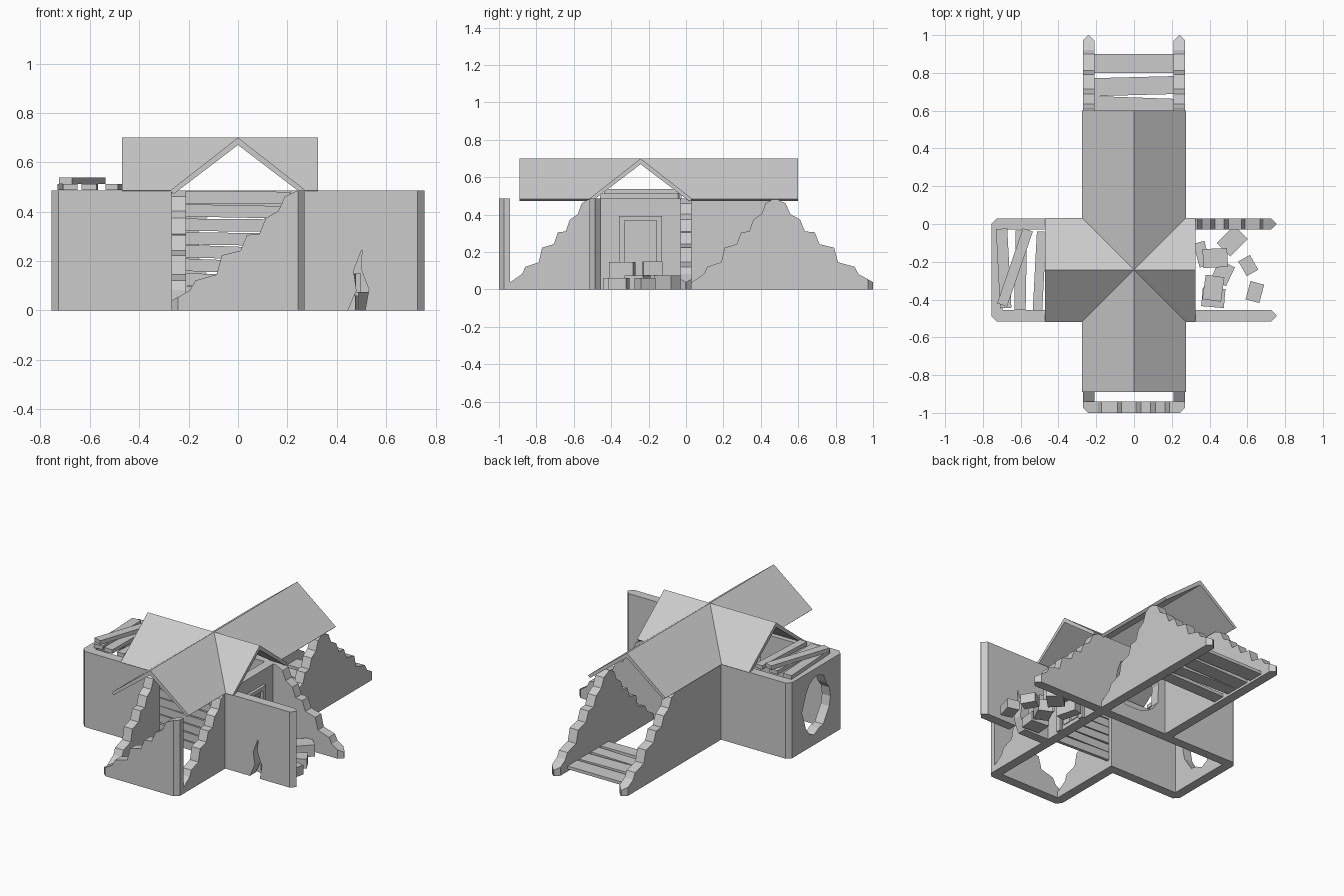
import bpy, bmesh, math, random
from mathutils import Vector, Matrix

random.seed(4)
cube = bpy.data.objects.get("Cube")
if cube:
    bpy.data.objects.remove(cube)

stone = bpy.data.materials.new("plain_grey")
stone.use_nodes = True
GREY = (0.6, 0.6, 0.6, 1)
stone.diffuse_color = GREY
stone.node_tree.nodes["Principled BSDF"].inputs["Base Color"].default_value = GREY

H = 0.485            # wall height
T = 0.06             # wall thickness
W = 0.27             # half width of each wing
END = 0.755          # reach of the side wings
FRONT, BACK = -0.515, 0.03   # outer faces of the side wings
MID = (FRONT + BACK) / 2


def finish(name, bm):
    bmesh.ops.recalc_face_normals(bm, faces=bm.faces)
    mesh = bpy.data.meshes.new(name)
    bm.to_mesh(mesh)
    bm.free()
    mesh.materials.append(stone)
    ob = bpy.data.objects.new(name, mesh)
    bpy.context.scene.collection.objects.link(ob)
    return ob


def chop(bm, point, normal):
    """Cut away everything beyond a plane and close the cut."""
    geom = bm.verts[:] + bm.edges[:] + bm.faces[:]
    cut = bmesh.ops.bisect_plane(bm, geom=geom, plane_co=point, plane_no=normal,
                                 dist=1e-5, clear_outer=True)["geom_cut"]
    edges = [e for e in cut if isinstance(e, bmesh.types.BMEdge) and e.is_boundary]
    if edges:
        bmesh.ops.edgeloop_fill(bm, edges=edges)


def wall(name, along, near, loops, corners=()):
    """Extrude an outline with holes; chamfer the corners (x, y, sx, sy)."""
    bm = bmesh.new()
    for loop in loops:
        vs = [bm.verts.new((u, near, z) if along == "x" else (near, u, z)) for u, z in loop]
        for a, b in zip(vs, vs[1:] + vs[:1]):
            bm.edges.new((a, b))
    bmesh.ops.triangle_fill(bm, edges=bm.edges[:], use_beauty=True)
    side = Vector((0, T, 0)) if along == "x" else Vector((T, 0, 0))
    new = bmesh.ops.extrude_face_region(bm, geom=bm.faces[:])["geom"]
    bmesh.ops.translate(bm, vec=side, verts=[v for v in new if isinstance(v, bmesh.types.BMVert)])
    # the extrusion keeps the source faces, so the slab is closed
    bmesh.ops.recalc_face_normals(bm, faces=bm.faces)
    bmesh.ops.dissolve_limit(bm, angle_limit=0.01, verts=bm.verts, edges=bm.edges)
    for x, y, sx, sy in corners:
        chop(bm, (x - 0.028 * sx, y, 0), (sx, sy, 0))
    return finish(name, bm)


def box(name, loc, size, rot=(0, 0, 0)):
    bm = bmesh.new()
    bmesh.ops.create_cube(bm, size=1, matrix=Matrix.Diagonal((*size, 1)))
    ob = finish(name, bm)
    ob.location = loc
    ob.rotation_euler = [math.radians(a) for a in rot]
    return ob


def rect(a, b):
    return [(a, 0), (b, 0), (b, H), (a, H)]


STEPS = [(0, .08), (.15, .17), (.19, .25), (.36, .3), (.4, .46), (.55, .5),
         (.6, .63), (.7, .64), (.75, .77), (.85, .83), (.9, .95), (1, 1)]


def broken(low, high):
    """Crumbled stepped edge from a low end up to a high end."""
    return [(low + (high - low) * t, H * h) for t, h in STEPS]


def ragged_hole(u, z, ru, rz, n=18):
    out = []
    for i in range(n):
        a = math.tau * i / n
        k = random.uniform(0.84, 1.0)
        out.append((u + ru * k * math.cos(a), z + rz * k * math.sin(a)))
    return out


# Front wing: crumbled end wall and two crumbled side walls
wall("front_end_wall", "x", -1, [[(W, 0), (-W, 0)] + broken(-W, W - T / 2) + [(W, H)]],
     [(W, -1, 1, -1), (-W, -1, -1, -1)])
for name, near in (("left", W - T), ("right", -W)):
    wall("front_side_wall_" + name, "y", near,
         [[(FRONT + T, 0), (-0.94, 0)] + broken(-0.94, FRONT) + [(FRONT + T, H)]])

# Back wing: one peaked ruin wall and one that is whole near the crossing
slope = broken(1, 0.48)
tips = lambda x: [(x, 1, -1, 1), (x + T, 1, 1, 1)]
wall("back_side_wall_left", "y", W - T,
     [[(BACK, 0), (1, 0)] + slope + broken(BACK, 0.47)[::-1]], tips(W - T))
wall("back_side_wall_right", "y", -W, [[(BACK, 0), (1, 0)] + slope + [(BACK, H)]], tips(-W))

# Long cross wall with a ragged breach
wall("breached_cross_wall", "x", BACK - T,
     [rect(T - END, W), ragged_hole(0, 0.25, 0.18, 0.19)])

# Right wing: front wall and holed end wall
wall("right_wing_front_wall", "x", FRONT, [rect(T - END, T - W)])
wall("right_wing_end_wall", "y", -END, [rect(FRONT, BACK), ragged_hole(MID, 0.25, 0.15, 0.19)],
     [(-END, FRONT, -1, -1), (-END, BACK, -1, 1)])

# Left wing: cracked front wall, crumbled back wall, inner wall with the door
crack = [(.445, 0), (.48, .08), (.468, .16), (.503, .25), (.497, .17), (.53, .085), (.515, 0)]
wall("cracked_front_wall", "x", FRONT,
     [[(W - T, 0)] + crack + [(END, 0), (END, H), (W - T, H)]],
     [(END, FRONT, 1, -1), (END, FRONT + T, 1, 1)])
wall("crumbled_back_wall", "x", BACK - T, [[(W, 0), (END, 0)] + broken(END, W + 0.02) + [(W, H)]],
     [(END, BACK, 1, 1), (END, BACK - T, 1, -1)])
wall("door_wall", "y", W - T, [rect(FRONT + T, BACK - T)])

# Door with frame and four raised panels
for s in (-1, 1):
    box("door_jamb", (W + .008, MID + s * 0.1, 0.185), (0.02, 0.03, 0.37))
    for z, h in ((0.265, 0.15), (0.1, 0.15)):
        box("door_panel", (W + .007, MID + s * 0.034, z), (0.008, 0.055, h))
box("door_lintel", (W + .008, MID, 0.38), (0.02, 0.23, 0.025))
box("door_leaf", (W + .002, MID, 0.175), (0.008, 0.15, 0.35))


# Roof: four hollow gabled wings mitred at the crossing
def roof_wing(name, angle, reach):
    bm = bmesh.new()
    half, eave, ridge = 0.275, 0.485, 0.70
    profile = [(-half, eave), (0, ridge), (half, eave), (half - .015, eave - .013),
               (0, ridge - .03), (.015 - half, eave - .013)]
    face = bm.faces.new([bm.verts.new((0, u, z)) for u, z in profile])
    new = bmesh.ops.extrude_face_region(bm, geom=[face])["geom"]
    bmesh.ops.translate(bm, vec=(reach, 0, 0),
                        verts=[v for v in new if isinstance(v, bmesh.types.BMVert)])
    bmesh.ops.recalc_face_normals(bm, faces=bm.faces)
    for s in (-1, 1):
        chop(bm, (0, 0, 0), (-1, s, 0))
    ob = finish(name, bm)
    ob.location = (0, MID, 0)
    ob.rotation_euler.z = math.radians(angle)


roof_wing("roof_left", 0, 0.325)
roof_wing("roof_back", 90, 0.60 - MID)
roof_wing("roof_right", 180, 0.47)
roof_wing("roof_front", 270, 0.89 + MID)

# Planks nailed across the front opening
for i in range(8):
    box("barrier_plank", (0, FRONT + .03, 0.065 + i * 0.056), (0.43, 0.02, 0.05),
        (0, random.uniform(-1, 2.5), 0))

# Floor planks in the back wing
for y, depth, turn in ((0.85, 0.1, 0), (0.73, 0.095, 1.5), (0.63, 0.08, -2), (0.52, 0.08, 1)):
    box("floor_plank", (0, y, 0.025), (0.43, depth, 0.02), (0, 0, turn))

# Loose rafters over the right wing
for x, y, z, w, turn in ((-.69, -.235, .5, .06, 3), (-.6, -.245, .5, .06, -1),
                         (-.5, -.25, .5, .05, -3), (-.63, -.23, .525, .055, -19)):
    box("loose_rafter", (x, y, z), (w, 0.42, 0.025), (0, 0, turn))

# Rubble in the left wing
for x, y, z, w, d, h, turn in (
        (.52, -.09, .037, .1, .13, .075, -45), (.605, -.22, .03, .07, .09, .06, 30),
        (.64, -.36, .03, .075, .1, .06, -15), (.36, -.16, .037, .06, .13, .075, 15),
        (.42, -.39, .03, .12, .1, .06, -5), (.47, -.26, .037, .09, .11, .075, -25),
        (.43, -.18, .112, .13, .1, .075, 3), (.42, -.34, .105, .1, .13, .085, -8)):
    box("rubble_block", (x, y, z), (w, d, h), (0, 0, turn))
